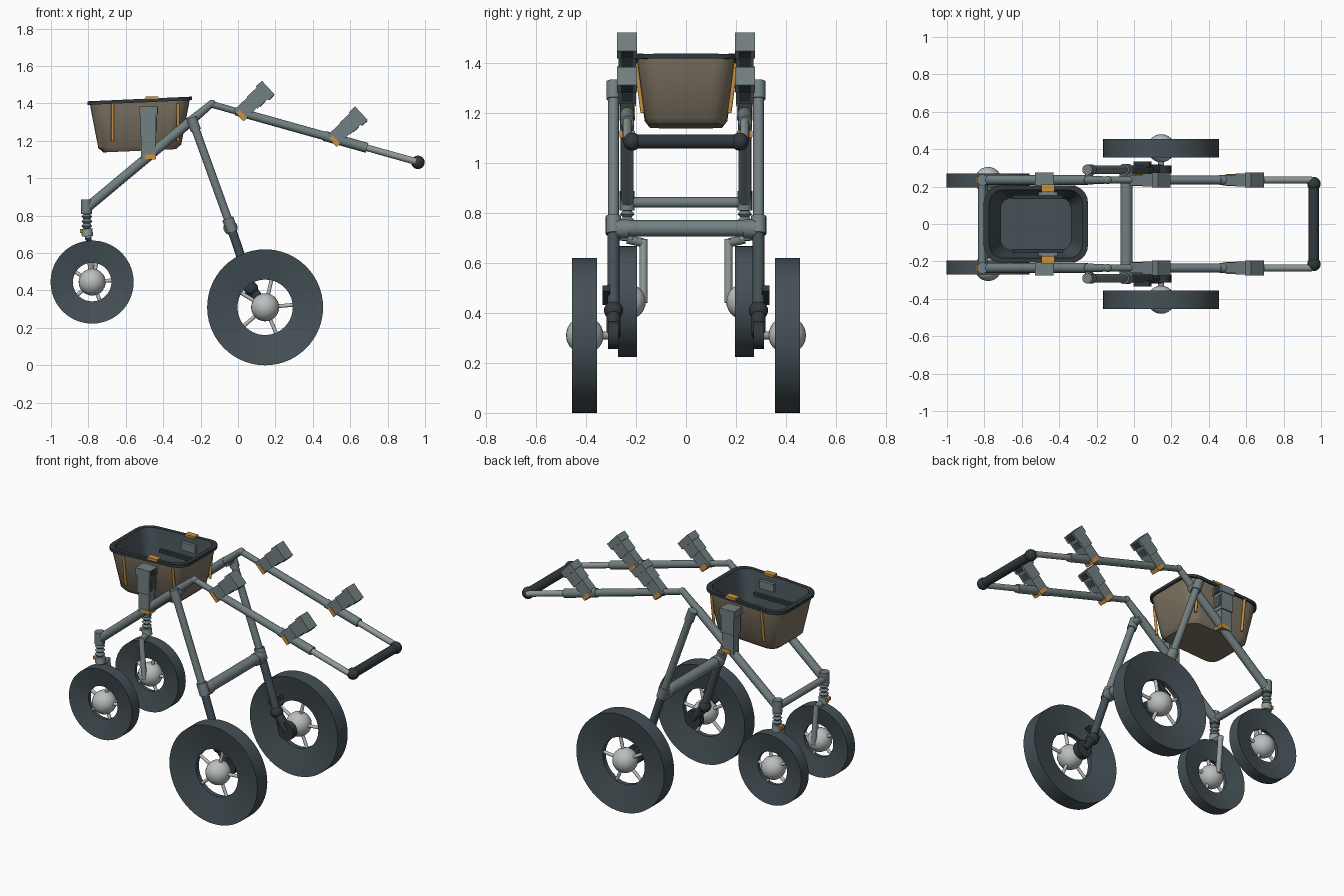
import bpy, bmesh, math
from mathutils import Vector, Matrix

cube = bpy.data.objects.get("Cube")
if cube:
    bpy.data.objects.remove(cube, do_unlink=True)


def material(name, r, g, b):
    m = bpy.data.materials.new(name)
    m.use_nodes = True
    m.diffuse_color = (r, g, b, 1)
    m.node_tree.nodes["Principled BSDF"].inputs["Base Color"].default_value = (r, g, b, 1)
    return m


STEEL = material("blue_grey_metal", .17, .215, .225)
LIGHT = material("light_metal", .29, .33, .33)
HUB = material("pale_grey", .5, .52, .52)
TYRE = material("dark_slate", .058, .08, .092)
BLACK = material("near_black", .03, .04, .045)
TAUPE = material("taupe", .21, .175, .125)
ORANGE = material("amber", .6, .29, .05)


def finish(name, bm, mats, smooth=True):
    bmesh.ops.recalc_face_normals(bm, faces=bm.faces)
    mesh = bpy.data.meshes.new(name)
    bm.to_mesh(mesh)
    bm.free()
    ob = bpy.data.objects.new(name, mesh)
    bpy.context.collection.objects.link(ob)
    for m in mats:
        mesh.materials.append(m)
    if smooth:
        bpy.ops.object.select_all(action='DESELECT')
        ob.select_set(True)
        bpy.context.view_layer.objects.active = ob
        bpy.ops.object.shade_smooth_by_angle(angle=math.radians(35))
    return ob


def skin(bm, rings, closed=False):
    """Bridge rings of vertices; return the face rows."""
    rows = []
    n = len(rings[0])
    pairs = list(zip(rings, rings[1:] + rings[:1])) if closed else list(zip(rings, rings[1:]))
    for a, b in pairs:
        rows.append([bm.faces.new((a[i], a[(i + 1) % n], b[(i + 1) % n], b[i])) for i in range(n)])
    return rows


def lathe(name, profile, origin, axis, mat, seg=24, closed=False):
    """Spin (radius, distance) points around an axis."""
    bm = bmesh.new()
    turn = Vector(axis).to_track_quat('Z', 'Y')
    rings = []
    for r, t in profile:
        ring = []
        for i in range(seg):
            a = math.tau * i / seg
            ring.append(bm.verts.new(Vector(origin) + turn @ Vector((r * math.cos(a), r * math.sin(a), t))))
        rings.append(ring)
    skin(bm, rings, closed)
    if not closed:
        bm.faces.new(rings[0])
        bm.faces.new(rings[-1])
    return finish(name, bm, [mat])


def tube(name, p, q, r, mat, r2=None):
    d = Vector(q) - Vector(p)
    return lathe(name, [(r, 0), (r if r2 is None else r2, d.length)], p, d, mat, 20)


def ball(name, p, r, mat):
    bm = bmesh.new()
    bmesh.ops.create_uvsphere(bm, u_segments=24, v_segments=14, radius=r, matrix=Matrix.Translation(p))
    return finish(name, bm, [mat])


def box(name, p, size, mat, tilt=0):
    bm = bmesh.new()
    m = Matrix.Translation(p) @ Matrix.Rotation(-tilt, 4, 'Y') @ Matrix.Diagonal((*size, 1))
    bmesh.ops.create_cube(bm, size=1, matrix=m)
    return finish(name, bm, [mat], False)


def wheel(name, x, y, z, r, hole, half, hub):
    # dished tyre, round hub and five spokes
    lathe(name + "_tyre", [(r, -half), (r, half), (hole, half * .3), (hole, -half * .3)],
          (x, y, z), (0, 1, 0), TYRE, 56, True)
    ball(name + "_hub", (x, y, z), hub, HUB)
    for i in range(5):
        a = math.radians(5 + 72 * i)
        end = (x + (hole + .01) * math.cos(a), y, z + (hole + .01) * math.sin(a))
        tube(name + "_spoke", (x, y, z), end, .01, HUB)


def bracket(name, x, y, z, angle, length):
    # clamp made of stepped blocks, laid along a tilted direction
    a = math.radians(angle)

    def part(label, u0, u1, v, depth, width, mat):
        u = (u0 + u1) / 2
        p = (x + u * math.cos(a) + v * math.sin(a), y, z + u * math.sin(a) - v * math.cos(a))
        box(name + label, p, (u1 - u0, width, depth), mat, a)

    part("_neck", -.015, length * .6, 0, .076, .056, STEEL)
    part("_body", length * .42, length - .02, 0, .085, .07, STEEL)
    part("_head", length - .045, length, 0, .1, .08, STEEL)
    part("_inset", length - .042, length - .006, .05, .006, .05, BLACK)
    part("_panel", length * .5, length - .06, .043, .006, .045, TYRE)
    part("_strap", -.012, .012, .012, .06, .062, ORANGE)


def along(t, y):
    """Point on the sloping handle line."""
    return (t, y, 1.395 - (t + .14) * .28)


for s, side in ((-1, "front"), (1, "back")):
    y, leg_y = s * .235, s * .29

    # wheels
    wheel(side + "_large_wheel", .145, s * .405, .31, .31, .148, .05, .075)
    wheel(side + "_small_wheel", -.78, s * .233, .445, .222, .103, .038, .072)

    # side frame and handle arms
    tube(side + "_side_tube", (-.81, y, .84), (-.25, y, 1.308), .026, STEEL)
    tube(side + "_side_tube_end", (-.25, y, 1.308), (-.14, y, 1.4), .024, STEEL, .019)
    ball(side + "_hinge", (-.14, y, 1.397), .022, STEEL)
    tube(side + "_arm_hinge_link", along(-.14, y), along(0, y), .018, STEEL)
    tube(side + "_arm", along(-.01, y), along(.48, y), .023, STEEL)
    tube(side + "_arm_sleeve", along(.46, y), along(.69, y), .027, STEEL)
    tube(side + "_arm_extension", along(.68, y), along(.95, y), .018, LIGHT)
    ball(side + "_handle_end", (.962, s * .215, 1.085), .036, BLACK)

    # clamps
    bracket(side + "_upper_clamp", .012, y, 1.345, 43, .205)
    bracket(side + "_lower_clamp", .51, y, 1.208, 43, .205)
    bracket(side + "_basket_clamp", -.48, y, 1.115, 90, .27)

    # long leg and its knuckle
    tube(side + "_leg", (-.25, leg_y, 1.325), (-.035, leg_y, .73), .022, STEEL)
    tube(side + "_leg_top", (-.25, leg_y, 1.325), (-.225, leg_y, 1.255), .028, STEEL)
    tube(side + "_leg_pin", (-.24, s * .22, 1.3), (-.24, s * .305, 1.3), .022, STEEL)
    tube(side + "_leg_sleeve", (-.055, leg_y, .785), (-.03, leg_y, .715), .031, STEEL)
    tube(side + "_lower_leg", (-.035, leg_y, .73), (.07, leg_y, .42), .024, TYRE)
    ball(side + "_knuckle", (.07, leg_y, .41), .038, BLACK)
    tube(side + "_link", (.07, leg_y, .41), (.145, leg_y, .31), .028, BLACK)
    tube(side + "_axle_disc", (.145, s * .27, .31), (.145, s * .312, .31), .055, BLACK)
    tube(side + "_axle", (.145, s * .3, .31), (.145, s * .4, .31), .016, LIGHT)
    box(side + "_brake_lever", (.045, s * .318, .47), (.1, .03, .025), BLACK, .6)
    box(side + "_brake_tab", (.045, s * .3, .495), (.04, .03, .012), ORANGE, .6)
    tube(side + "_cross_collar", (-.04, s * .23, .735), (-.04, s * .28, .735), .038, STEEL)

    # suspension strut, spring and offset fork
    tube(side + "_strut_cap", (-.81, y, .81), (-.81, y, .887), .03, STEEL)
    coils = [(.018 if i % 2 else .029, i * .0125) for i in range(9)]
    lathe(side + "_spring", coils, (-.808, y, .72), (0, 0, 1), STEEL)
    tube(side + "_strut", (-.805, y, .69), (-.808, y, .73), .03, LIGHT)
    box(side + "_strut_pin", (-.825, y, .718), (.04, .035, .02), ORANGE)
    tube(side + "_fork_bridge", (-.803, y, .695), (-.8, s * .17, .68), .018, STEEL)
    tube(side + "_fork", (-.8, s * .17, .695), (-.78, s * .17, .44), .016, LIGHT)
    tube(side + "_fork_axle", (-.78, s * .165, .445), (-.78, y, .445), .016, LIGHT)

# cross members
tube("small_wheel_cross_tube", (-.812, -.235, .842), (-.812, .235, .842), .021, STEEL)
tube("large_wheel_cross_tube", (-.04, -.28, .738), (-.04, .28, .738), .033, STEEL)
tube("handle_bar", (.962, -.215, 1.085), (.962, .215, 1.085), .028, BLACK)


# basket: rounded rectangles from the base, up outside, over the rim and down inside
CX = -.525


def lift(x, z):
    return z + .045 * (x - CX)


def rounded_ring(bm, hx, hy, r, z):
    ring = []
    for k, (sx, sy) in enumerate(((1, 1), (-1, 1), (-1, -1), (1, -1))):
        for j in range(6):
            a = math.radians(90 * k + 18 * j)
            x = CX + sx * (hx - r) + r * math.cos(a)
            ring.append(bm.verts.new((x, sy * (hy - r) + r * math.sin(a), lift(x, z))))
    return ring


bm = bmesh.new()
levels = [(.195, .145, .06, 1.147), (.222, .165, .075, 1.172), (.262, .194, .085, 1.38),
          (.266, .196, .085, 1.405), (.279, .206, .09, 1.405), (.279, .206, .09, 1.424),
          (.25, .182, .075, 1.424), (.19, .14, .06, 1.17)]
rings = [rounded_ring(bm, *level) for level in levels]
for i, row in enumerate(skin(bm, rings)):
    for f in row:
        f.material_index = 0 if i < 3 else (1 if i < 6 else 2)
bm.faces.new(rings[0])
bm.faces.new(rings[-1]).material_index = 2
finish("basket", bm, [TAUPE, BLACK, TYRE])

# basket fittings
for s, side in ((-1, "front"), (1, "back")):
    box(side + "_rim_clip", (-.46, s * .19, lift(-.46, 1.427)), (.07, .04, .014), ORANGE)
    box(side + "_inner_bar", (CX + .01, s * .145, 1.3), (.27, .02, .02), BLACK)
    box(side + "_inner_plate", (-.46, s * .162, 1.365), (.1, .02, .05), STEEL)
    for x in (-.67, -.32):
        tube(side + "_strap", (x, s * .174, 1.2), (x, s * .2, 1.4), .008, ORANGE)
